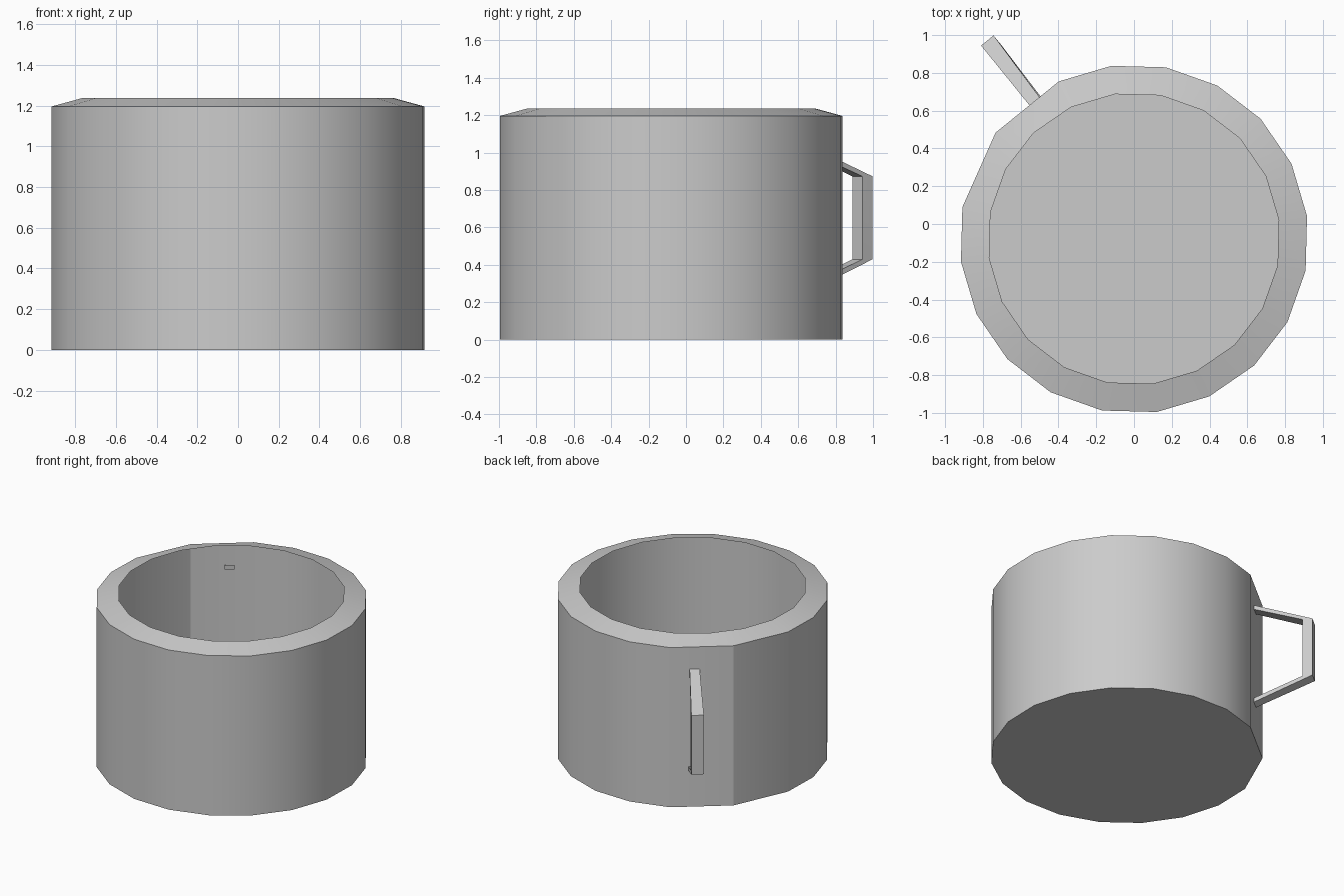
import bpy, bmesh
from math import radians, cos, sin

if "Cube" in bpy.data.objects:
    bpy.data.objects.remove(bpy.data.objects["Cube"])

CY = -0.079                     # cup axis sits slightly forward
STEP, START = 18, 7.5           # twenty-sided cup


def finish(name, bm):
    bmesh.ops.recalc_face_normals(bm, faces=bm.faces)
    me = bpy.data.meshes.new(name)
    bm.to_mesh(me)
    bm.free()
    ob = bpy.data.objects.new(name, me)
    bpy.context.collection.objects.link(ob)
    bpy.ops.object.select_all(action='DESELECT')
    ob.select_set(True)
    bpy.context.view_layer.objects.active = ob
    bpy.ops.object.shade_smooth_by_angle(angle=radians(25))
    return ob


def ring(bm, r, z, flat=False):
    """Ring of vertices; flat merges two corners where the handle is mounted."""
    out = []
    for i in range(20):
        a = START + STEP * i
        if flat and i in (7, 8):
            a = 142.5
        a = radians(a)
        out.append(bm.verts.new((r * cos(a), CY + r * sin(a), z)))
    return out


# Cup: thin shell with a floor, an outer wall and a sloped rim turned inwards
bm = bmesh.new()
rings = [ring(bm, 0.924, 0, True), ring(bm, 0.924, 1.196, True),
         ring(bm, 0.773, 1.237)]
for lo, hi in zip(rings, rings[1:]):
    for i in range(20):
        j = (i + 1) % 20
        bm.faces.new((lo[i], lo[j], hi[j], hi[i]))
bm.faces.new(rings[0])
bmesh.ops.remove_doubles(bm, verts=bm.verts[:], dist=0.0005)
finish("cup", bm)

# Handle: (outer u, outer z, inner u, inner z, right edge) along its path
path = [(0.887, 1.035, 0.887, 1.003, -0.083),
        (1.305, 0.873, 1.235, 0.873, -0.10),
        (1.305, 0.43, 1.235, 0.43, -0.10),
        (0.887, 0.263, 0.887, 0.295, -0.09)]
A = radians(129)


def place(u, v, z):
    return (u * cos(A) - v * sin(A), CY + u * sin(A) + v * cos(A), z)


bm = bmesh.new()
secs = []
for uo, zo, ui, zi, v in path:
    secs.append([bm.verts.new(place(*p)) for p in
                 ((uo, v, zo), (uo, -0.015, zo), (ui, -0.015, zi), (ui, v, zi))])
for a, b in zip(secs, secs[1:]):
    for i in range(4):
        j = (i + 1) % 4
        bm.faces.new((a[i], a[j], b[j], b[i]))
bm.faces.new(secs[0])
bm.faces.new(secs[-1])
finish("handle", bm)
